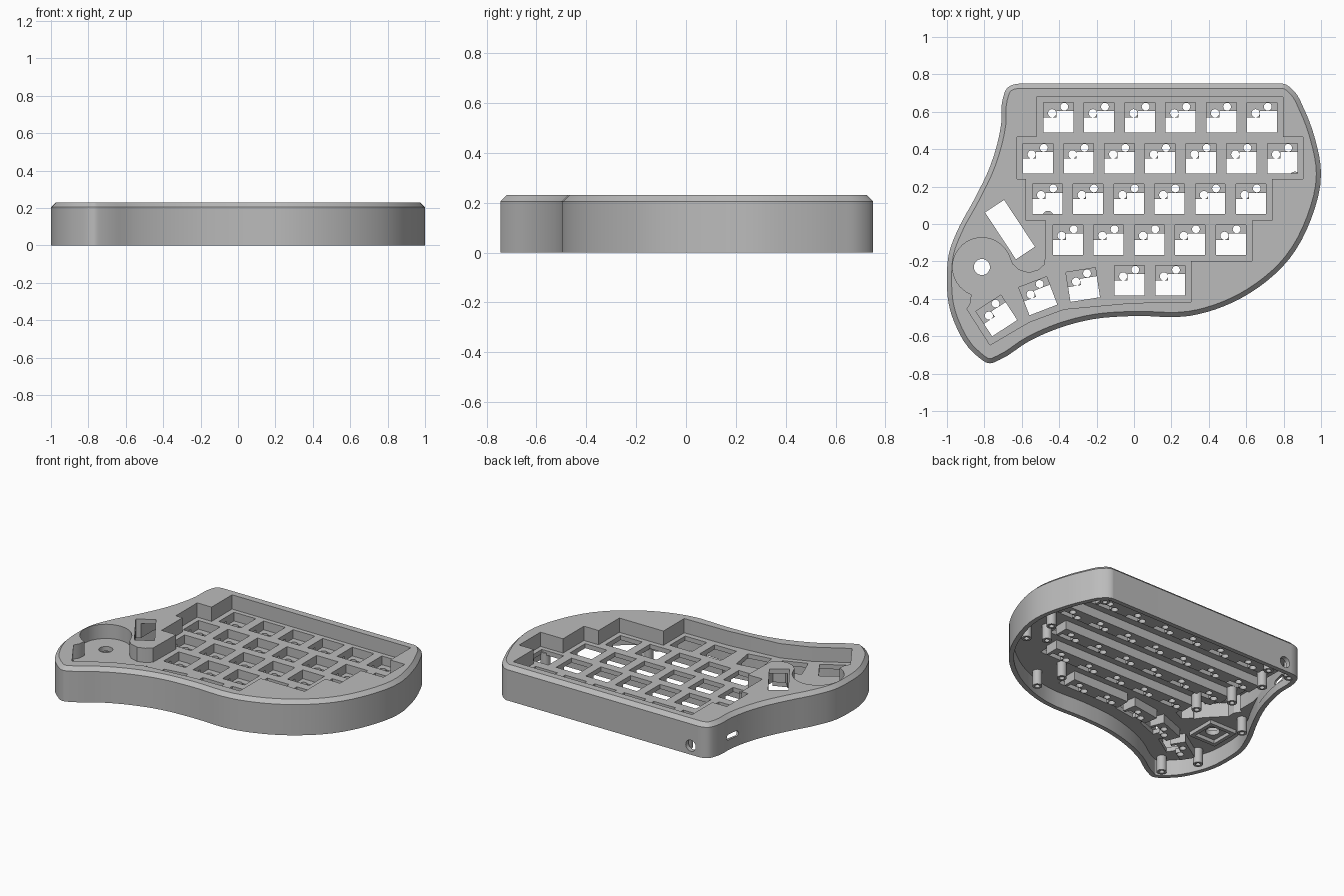
import bpy, bmesh
from math import radians, cos, sin, pi
from mathutils import Vector, Matrix
from mathutils.geometry import interpolate_bezier

cube = bpy.data.objects.get("Cube")
if cube:
    bpy.data.objects.remove(cube)

grey = bpy.data.materials.new("warm_grey_plastic")
grey.use_nodes = True
COLOUR = (0.5, 0.5, 0.5, 1)
grey.diffuse_color = COLOUR
grey.node_tree.nodes["Principled BSDF"].inputs["Base Color"].default_value = COLOUR

# Main heights
TOP, CHAMFER, WALL = 0.23, 0.025, 0.03
PLATE_TOP, PLATE_BOTTOM = 0.135, 0.105
BAR_BOTTOM, LEDGE = 0.045, 0.077
PITCH, HALF_KEY = 0.2177, 0.08


# ---- helpers ----
def loft(bm, rings):
    """Closed solid through rings given as (points, z)."""
    loops = [[bm.verts.new((p[0], p[1], z)) for p in pts] for pts, z in rings]
    n = len(loops[0])
    for a, b in zip(loops, loops[1:]):
        for i in range(n):
            j = (i + 1) % n
            bm.faces.new((a[i], a[j], b[j], b[i]))
    bm.faces.new(loops[0][::-1])
    bm.faces.new(loops[-1])


def prism(bm, pts, z0, z1):
    loft(bm, [(pts, z0), (pts, z1)])


def circle(x, y, r, n=24):
    return [(x + r * cos(2 * pi * i / n), y + r * sin(2 * pi * i / n)) for i in range(n)]


def rect(x0, y0, x1, y1):
    return [(x0, y0), (x1, y0), (x1, y1), (x0, y1)]


def place(pts, x, y, angle=0):
    turn = Matrix.Rotation(radians(angle), 2)
    return [turn @ Vector(p) + Vector((x, y)) for p in pts]


def smooth_loop(points, steps=5):
    """Rounded closed curve through the points."""
    pts = [Vector(p) for p in points]
    n = len(pts)
    dirs = []
    for i in range(n):
        a, b = pts[i] - pts[i - 1], pts[(i + 1) % n] - pts[i]
        dirs.append((a.normalized() * b.length + b.normalized() * a.length).normalized())
    out = []
    for i in range(n):
        p, q, j = pts[i], pts[(i + 1) % n], (i + 1) % n
        reach = (q - p).length / 3
        out += interpolate_bezier(p, p + dirs[i] * reach, q - dirs[j] * reach, q, steps)[:-1]
    return [Vector((p[0], p[1])) for p in out]


def inset(pts, d):
    """Move a clockwise loop inwards."""
    out = []
    for i, p in enumerate(pts):
        t = (pts[(i + 1) % len(pts)] - pts[i - 1]).normalized()
        out.append(p + Vector((t.y, -t.x)) * d)
    return out


def make(name, bm):
    bmesh.ops.recalc_face_normals(bm, faces=bm.faces)
    mesh = bpy.data.meshes.new(name)
    bm.to_mesh(mesh)
    bm.free()
    mesh.materials.append(grey)
    obj = bpy.data.objects.new(name, mesh)
    bpy.context.collection.objects.link(obj)
    return obj


def carve(obj, cutters):
    """Subtract the cutters in turn, then bake the result."""
    for c in cutters:
        c.hide_render = True
        mod = obj.modifiers.new(c.name, "BOOLEAN")
        mod.operation, mod.solver, mod.object = "DIFFERENCE", "EXACT", c
    bpy.context.view_layer.update()
    baked = bpy.data.meshes.new_from_object(obj.evaluated_get(bpy.context.evaluated_depsgraph_get()))
    obj.modifiers.clear()
    obj.data = baked
    for c in cutters:
        bpy.data.objects.remove(c)


def shade(obj):
    bpy.ops.object.select_all(action="DESELECT")
    obj.select_set(True)
    bpy.context.view_layer.objects.active = obj
    bpy.ops.object.shade_smooth_by_angle(angle=radians(30))


def cutter(name, shapes):
    bm = bmesh.new()
    for pts, z0, z1 in shapes:
        prism(bm, pts, z0, z1)
    return make(name, bm)


# ---- key layout: first x, y, count ----
rows = [(-.404, .57, 6), (-.513, .35, 7), (-.463, .133, 6), (-.353, -.085, 5), (-.024, -.302, 2)]
thumbs = [(-.735, -.49, 33), (-.513, -.385, 21), (-.273, -.325, 9)]
keys = [(x + i * PITCH, y, 0) for x, y, n in rows for i in range(n)] + thumbs
square = rect(-HALF_KEY, -HALF_KEY, HALF_KEY, HALF_KEY)


def key_cutter():
    return cutter("key_holes", [(place(square, *k), LEDGE, .2) for k in keys])


# ---- case outline, clockwise from the back edge ----
outline = smooth_loop([
    (-.615, .75), (-.6, .75), (.78, .75), (.797, .75), (.856, .71), (.909, .615), (.968, .455),
    (1, .267), (.947, .027), (.83, -.187), (.668, -.337), (.48, -.44), (.294, -.492),
    (0, -.492), (-.214, -.508), (-.4, -.556), (-.56, -.626), (-.72, -.727), (-.77, -.745),
    (-.84, -.705), (-.963, -.52), (-.99, -.43), (-1, -.294), (-.99, -.16), (-.935, -.016),
    (-.855, .13), (-.765, .32), (-.71, .535), (-.702, .668), (-.675, .73)])

# Key well: stepped edge, thumb edge, knob bay and the rounded screen island
KNOB = Vector((-.813, -.23))
bay = [KNOB + Vector((cos(radians(a)), sin(radians(a)))) * .157 for a in range(249, 20, -9)]
well = [(-.52, .68), (.797, .68), (.797, .465), (.904, .465), (.904, .24), (.738, .24),
        (.738, .02), (.63, .02), (.63, -.198), (.305, -.198), (.305, -.417), (-.01, -.422),
        (-.374, -.455), (-.56, -.524), (-.77, -.647), (-.893, -.455), (-.872, -.42)]
well += bay
well += [(-.65, -.214), (-.615, -.246), (-.56, -.262), (-.51, -.246), (-.475, -.214),
         (-.47, .02), (-.577, .02), (-.577, .24), (-.626, .24), (-.626, .465), (-.52, .465)]

# Hollow under the screen deck
pocket = [(-.68, .6), (-.65, .6), (-.65, .2), (-.6, .2), (-.6, 0), (-.5, 0), (-.5, -.2),
          (-.57, -.235), (-.77, -.03), (-.77, .2)]

# ---- case shell ----
bm = bmesh.new()
loft(bm, [(outline, 0), (outline, TOP - CHAMFER), (inset(outline, CHAMFER), TOP)])
case = make("case_shell", bm)

screen_slot = place(rect(-.15, -.061, .15, .061), -.663, -.03, -56.6)
openings = cutter("openings", [(screen_slot, .05, .3), (circle(*KNOB, .043), .05, .2)])

# Round socket in the back wall, capsule port in the left wall
bm = bmesh.new()
prism(bm, circle(0, 0, .037), -.08, .08)
bmesh.ops.transform(bm, verts=bm.verts, matrix=Matrix.Translation((-.56, .75, .06)) @ Matrix.Rotation(pi / 2, 4, "X"))
socket = make("socket_hole", bm)
bm = bmesh.new()
capsule = [(x + (.035 if x > 0 else -.035), y) for x, y in circle(0, 0, .018, 22)]
prism(bm, capsule, -.08, .08)
turn = Matrix.Rotation(pi / 2, 4, "Z") @ Matrix.Rotation(pi / 2, 4, "X")
bmesh.ops.transform(bm, verts=bm.verts, matrix=Matrix.Translation((-.71, .53, .085)) @ turn)
port = make("port_hole", bm)

carve(case, [cutter("cavity", [(inset(outline, WALL), -.1, PLATE_BOTTOM)]),
             cutter("well", [(well, PLATE_TOP, .4)]),
             cutter("pocket", [(pocket, .05, .2)]),
             key_cutter(), openings, socket, port])
shade(case)

# ---- socket bars hanging under each key row ----
bm = bmesh.new()
for x, y, n in rows:
    prism(bm, place(rect(-.1, 0, (n - 1) * PITCH + .1, .095), x, y), BAR_BOTTOM, PLATE_BOTTOM + .005)
for t in thumbs:
    prism(bm, place(rect(-.1, 0, .1, .095), *t), BAR_BOTTOM, PLATE_BOTTOM + .005)
bars = make("socket_bars", bm)
pin_shapes = [rect(-.011, -.05, HALF_KEY, .034), circle(-.034, .022, .022, 16), circle(.031, .057, .021, 16)]
pins = cutter("pin_holes", [(place(s, *k), 0, LEDGE + .01) for k in keys for s in pin_shapes])
carve(bars, [key_cutter(), pins])
shade(bars)

# ---- screw posts ----
bm = bmesh.new()
for x, y in [(.88, .04), (.46, -.36), (.86, .25), (.77, .1), (.41, -.19), (.8, .68), (-.49, .68),
             (-.59, .5), (-.64, .69), (-.85, 0), (-.89, -.46), (-.78, -.67), (-.57, .24), (-.46, .04)]:
    outer, inner = circle(x, y, .03), circle(x, y, .016)
    loft(bm, [(outer, .12), (outer, .004), (inner, .004), (inner, .07)])
shade(make("screw_posts", bm))

# ---- square frame under the knob ----
bm = bmesh.new()
frame_out, frame_in = (place(rect(-s, -s, s, s), *KNOB) for s in (.1, .075))
loft(bm, [(frame_out, .11), (frame_out, .08), (frame_in, .08), (frame_in, .104)])
frame = make("knob_frame", bm)
carve(frame, [cutter("knob_hole", [(circle(*KNOB, .043), .05, .2)])])
